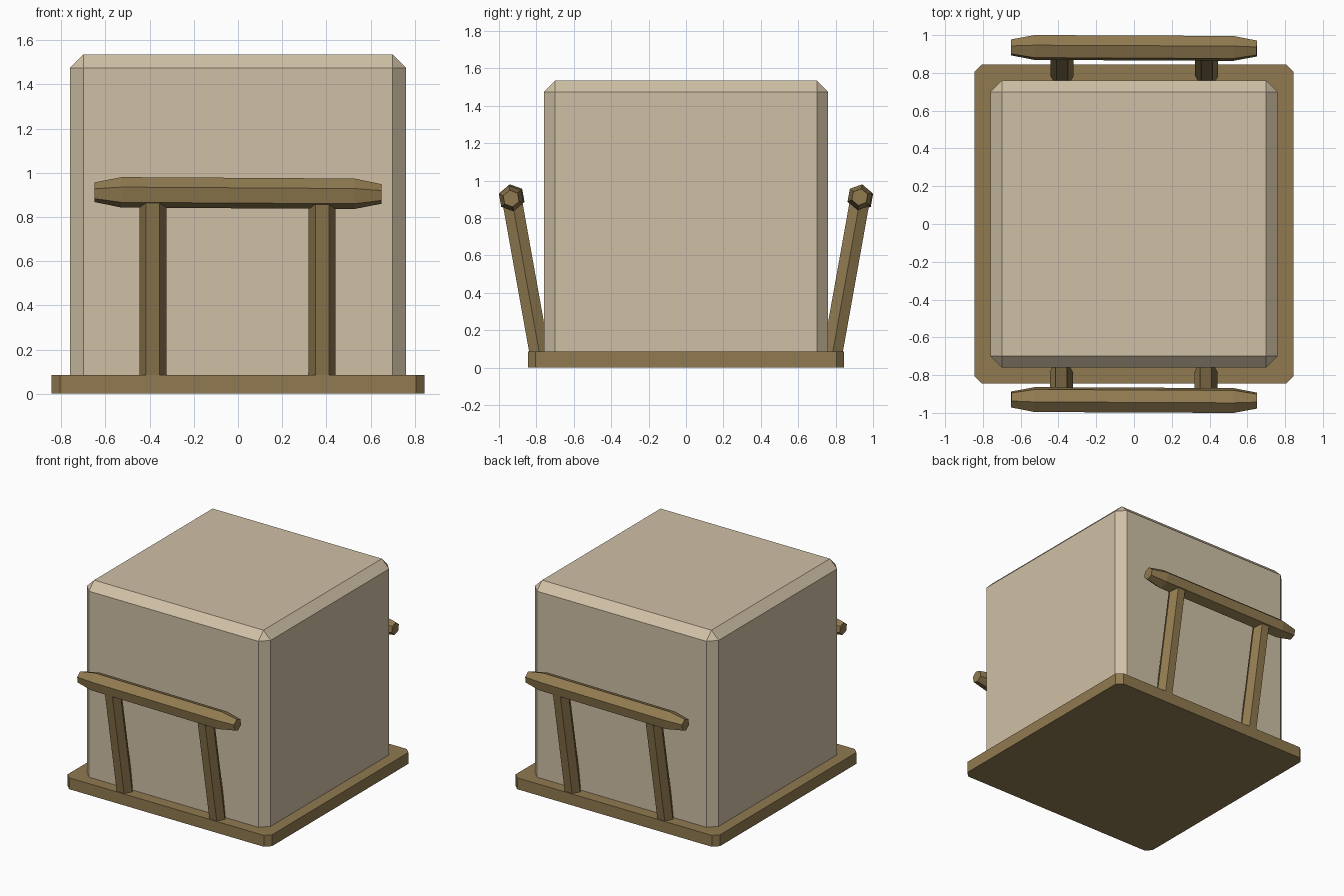
import bpy, bmesh, math
from mathutils import Vector, Matrix

old = bpy.data.objects.get("Cube")
if old:
    bpy.data.objects.remove(old, do_unlink=True)


def material(name, rgb):
    m = bpy.data.materials.new(name)
    m.use_nodes = True
    m.diffuse_color = (*rgb, 1)
    m.node_tree.nodes["Principled BSDF"].inputs["Base Color"].default_value = (*rgb, 1)
    return m


SAND = material("sand cloth", (0.63, 0.53, 0.38))
WOOD = material("brown wood", (0.28, 0.195, 0.08))


def finish(name, bm, mat):
    bmesh.ops.recalc_face_normals(bm, faces=bm.faces)
    me = bpy.data.meshes.new(name)
    bm.to_mesh(me)
    bm.free()
    me.materials.append(mat)
    ob = bpy.data.objects.new(name, me)
    bpy.context.collection.objects.link(ob)
    return ob


def chamfered_box(name, half, z0, z1, cut, mat, cut_top):
    """Square block with chamfered uprights and, if asked, a chamfered top rim."""
    bm = bmesh.new()
    bmesh.ops.create_cube(bm, size=2)
    for v in bm.verts:
        v.co = (v.co.x * half, v.co.y * half, z1 if v.co.z > 0 else z0)
    edges = []
    for e in bm.edges:
        a, b = (v.co.z for v in e.verts)
        if abs(a - b) > 1e-4 or (cut_top and min(a, b) > z0 + 1e-4):
            edges.append(e)
    bmesh.ops.bevel(bm, geom=edges, offset=cut, offset_type='OFFSET',
                    segments=1, affect='EDGES')
    return finish(name, bm, mat)


def hex_rod(name, start, end, rings, first, turn, mat):
    """Six-sided rod; rings are (fraction along, radius), first is a corner direction."""
    start, end = Vector(start), Vector(end)
    axis = (end - start).normalized()
    u = Vector(first)
    u = (u - axis * u.dot(axis)).normalized()
    w = axis.cross(u)
    bm = bmesh.new()
    loops = []
    for t, r in rings:
        c = start.lerp(end, t)
        angles = [i * math.pi / 3 for i in range(6)]
        loops.append([bm.verts.new(turn @ (c + (u * math.cos(a) + w * math.sin(a)) * r))
                      for a in angles])
    for lo, hi in zip(loops, loops[1:]):
        for i in range(6):
            j = (i + 1) % 6
            bm.faces.new((lo[i], lo[j], hi[j], hi[i]))
    bm.faces.new(loops[0])
    bm.faces.new(loops[-1])
    return finish(name, bm, mat)


# Base board and padded block
chamfered_box("base_board", 0.845, 0, 0.085, 0.04, WOOD, False)
chamfered_box("main_block", 0.76, 0.06, 1.535, 0.06, SAND, True)

# Leaning handrails, front and back
LEAN = Vector((0, -0.175, 0.98))
for side, angle in (("front", 0), ("back", math.pi)):
    turn = Matrix.Rotation(angle, 3, 'Z')
    hex_rod(side + "_rail", (-0.65, -0.929, 0.912), (0.65, -0.935, 0.904),
            [(0, 0.045), (0.095, 0.07), (0.905, 0.07), (1, 0.045)], LEAN, turn, WOOD)
    for tag, x in (("right", -0.385), ("left", 0.381)):
        hex_rod(f"{side}_{tag}_post", (x, -0.778, 0.045), (x, -0.929, 0.89),
                [(0, 0.061), (1, 0.061)], (1, 0, 0), turn, WOOD)
